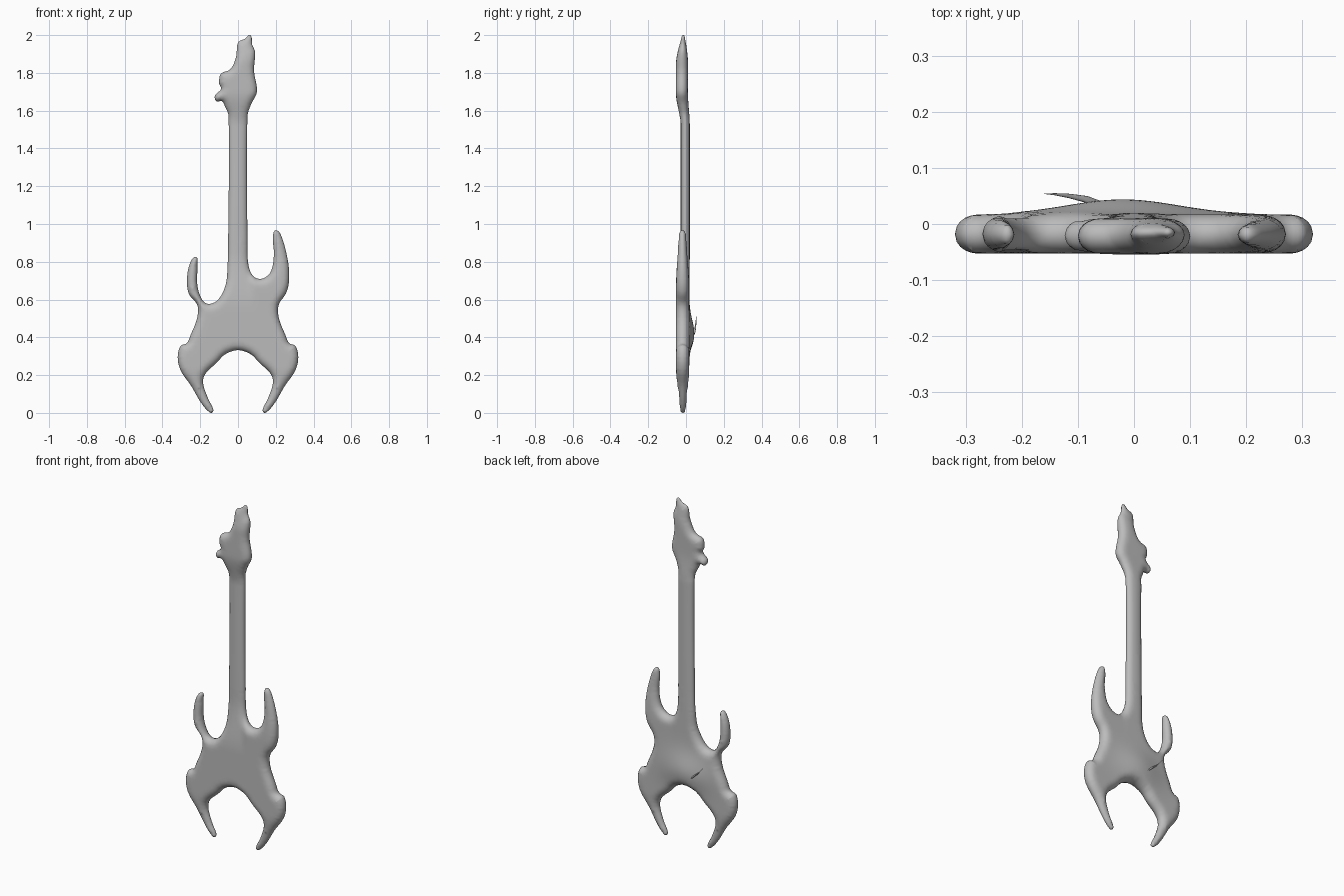
import bpy, bmesh, math
from mathutils import Vector, geometry, kdtree

if "Cube" in bpy.data.objects:
    bpy.data.objects.remove(bpy.data.objects["Cube"])

STEP = 0.008       # spacing of points along the outline
GRID = 0.014       # spacing of points inside the outline
ROUND = 0.042      # width of the rounded rim

# Silhouette sections as (x, z), running clockwise from the tip of the headstock
head_left = [(.065, 2.0), (.075, 1.95), (.09, 1.91), (.085, 1.81), (.1, 1.7), (.07, 1.635), (.05, 1.57)]
horn_left = [(.05, .9), (.055, .785), (.08, .725), (.125, .71), (.172, .745), (.19, .835),
             (.185, .93), (.2, .967), (.23, .935), (.265, .8), (.27, .7), (.255, .635)]
lower_half = [(.215, .57), (.217, .5), (.252, .41), (.27, .37), (.305, .353), (.319, .29),
              (.302, .222), (.248, .143), (.193, .05), (.145, 0), (.13, .014), (.16, .08),
              (.185, .16), (.172, .208), (.113, .265), (.068, .31)]
horn_right = [(-.26, .63), (-.27, .705), (-.255, .79), (-.222, .826), (-.215, .78), (-.215, .675),
              (-.19, .6), (-.155, .577), (-.105, .6), (-.065, .68), (-.055, .785), (-.052, .9)]
head_right = [(-.05, 1.57), (-.07, 1.625), (-.085, 1.65), (-.115, 1.65), (-.122, 1.68), (-.09, 1.715),
              (-.1, 1.745), (-.09, 1.795), (-.04, 1.82), (-.01, 1.885), (0, 1.96), (.035, 1.98)]


def smooth_loop(points):
    """Closed smooth curve through the points."""
    n = len(points)
    tangent = [(points[(i + 1) % n] - points[i - 1]).normalized() for i in range(n)]
    loop = []
    for i in range(n):
        j = (i + 1) % n
        a, b = points[i], points[j]
        length = (b - a).length
        count = max(2, math.ceil(length / STEP)) + 1
        loop += geometry.interpolate_bezier(a, a + tangent[i] * length / 3,
                                            b - tangent[j] * length / 3, b, count)[:-1]
    return [Vector(p[:2]) for p in loop]


def ramp(keys, z):
    """Interpolate (z, middle, half thickness) keys."""
    for (z0, *a), (z1, *b) in zip(keys, keys[1:]):
        if z <= z1:
            t = max(0, (z - z0) / (z1 - z0))
            t = t * t * (3 - 2 * t)
            return [p + (q - p) * t for p, q in zip(a, b)]
    return keys[-1][1:]


# Depth along the body and horns, and along the neck and headstock
BODY = [(0, -.016, .02), (.25, -.018, .035), (.65, -.018, .035), (.97, -.019, .022)]
NECK = [(.55, -.018, .035), (.85, -.004, .024), (1.52, -.004, .024), (1.7, -.022, .032),
        (1.85, -.021, .032), (2.0, -.015, .014)]


def depth(x, z, d):
    """Front and back y at a point lying d inside the outline."""
    on_neck = z > .97 or (z > .55 and abs(x) < .085)
    middle, half = ramp(BODY, z)
    if on_neck:
        neck = ramp(NECK, z)
        blend = 1 if z > .97 else min(1, (.085 - abs(x)) / .03)
        middle += (neck[0] - middle) * blend
        half += (neck[1] - half) * blend
    rim = math.sqrt(1 - (1 - min(d / ROUND, 1)) ** 2)
    bulge = .027 * math.exp(-((x + .02) / .14) ** 2 - ((z - .42) / .1) ** 2)
    return middle - half * rim, middle + (half + bulge) * rim


def finish(bm, name, material):
    bmesh.ops.recalc_face_normals(bm, faces=bm.faces)
    mesh = bpy.data.meshes.new(name)
    bm.to_mesh(mesh)
    bm.free()
    mesh.materials.append(material)
    mesh.polygons.foreach_set("use_smooth", [True] * len(mesh.polygons))
    obj = bpy.data.objects.new(name, mesh)
    bpy.context.collection.objects.link(obj)
    return obj


grey = bpy.data.materials.new("plain grey")
grey.use_nodes = True
grey.diffuse_color = (.5, .5, .5, 1)
grey.node_tree.nodes["Principled BSDF"].inputs["Base Color"].default_value = grey.diffuse_color

# Full outline: the lower body is mirrored, the rest is one-sided
mirrored = [(-x, z) for x, z in reversed(lower_half)]
sections = head_left + horn_left + lower_half + [(0, .332)] + mirrored + horn_right + head_right
outline = smooth_loop([Vector((x, z, 0)) for x, z in sections])
count = len(outline)

tree = kdtree.KDTree(count)
for i, p in enumerate(outline):
    tree.insert((p.x, p.y, 0), i)
tree.balance()


def rim_distance(p):
    return tree.find((p.x, p.y, 0))[2]


# Inner points: rings following the rim, then a regular grid
inner = []
for offset in (.003, .009, .018, .028):
    for i, p in enumerate(outline):
        along = (outline[(i + 1) % count] - outline[i - 1]).normalized()
        q = p + Vector((along.y, -along.x)) * offset
        if rim_distance(q) > offset * .95:
            inner.append(q)
for row in range(int(2 / GRID)):
    for col in range(-24, 25):
        q = Vector((col * GRID, row * GRID))
        if rim_distance(q) > .036:
            inner.append(q)

edges = [(i, (i + 1) % count) for i in range(count)]
flat, _, triangles, *_ = geometry.delaunay_2d_cdt(outline + inner, edges, [], 1, 1e-5)

# Guitar body, neck and headstock: two sheets joined along the rim
bm = bmesh.new()
pairs = {}
for i in {v for tri in triangles for v in tri}:
    x, z = flat[i]
    d = rim_distance(flat[i])
    if d < .0005:
        v = bm.verts.new((x, depth(x, z, 0)[0], z))
        pairs[i] = (v, v)
    else:
        pairs[i] = tuple(bm.verts.new((x, y, z)) for y in depth(x, z, d))
for tri in triangles:
    if all(pairs[i][0] is pairs[i][1] for i in tri):
        continue
    bm.faces.new([pairs[i][0] for i in tri])
    bm.faces.new([pairs[i][1] for i in reversed(tri)])
loose = [v for v in bm.verts if not v.link_faces]
bmesh.ops.delete(bm, geom=loose, context='VERTS')
bmesh.ops.smooth_vert(bm, verts=[v for v in bm.verts if not .9 < v.co.z < 1.55],
                      factor=.3, use_axis_y=True)
finish(bm, "guitar_body", grey)

# Small pointed lever on the back
bm = bmesh.new()
path = [(-.05, .03, .4, .014), (-.085, .044, .43, .012), (-.115, .05, .455, .008),
        (-.14, .053, .485, .004), (-.16, .054, .51, .001)]
rings = []
for x, y, z, r in path:
    rings.append([bm.verts.new((x - .6 * r * math.cos(a), y + .5 * r * math.sin(a), z + r * math.cos(a)))
                  for a in (k * math.tau / 10 for k in range(10))])
for lower, upper in zip(rings, rings[1:]):
    for k in range(10):
        m = (k + 1) % 10
        bm.faces.new((lower[k], lower[m], upper[m], upper[k]))
bm.faces.new(rings[0])
bm.faces.new(rings[-1])
finish(bm, "back_lever", grey)
